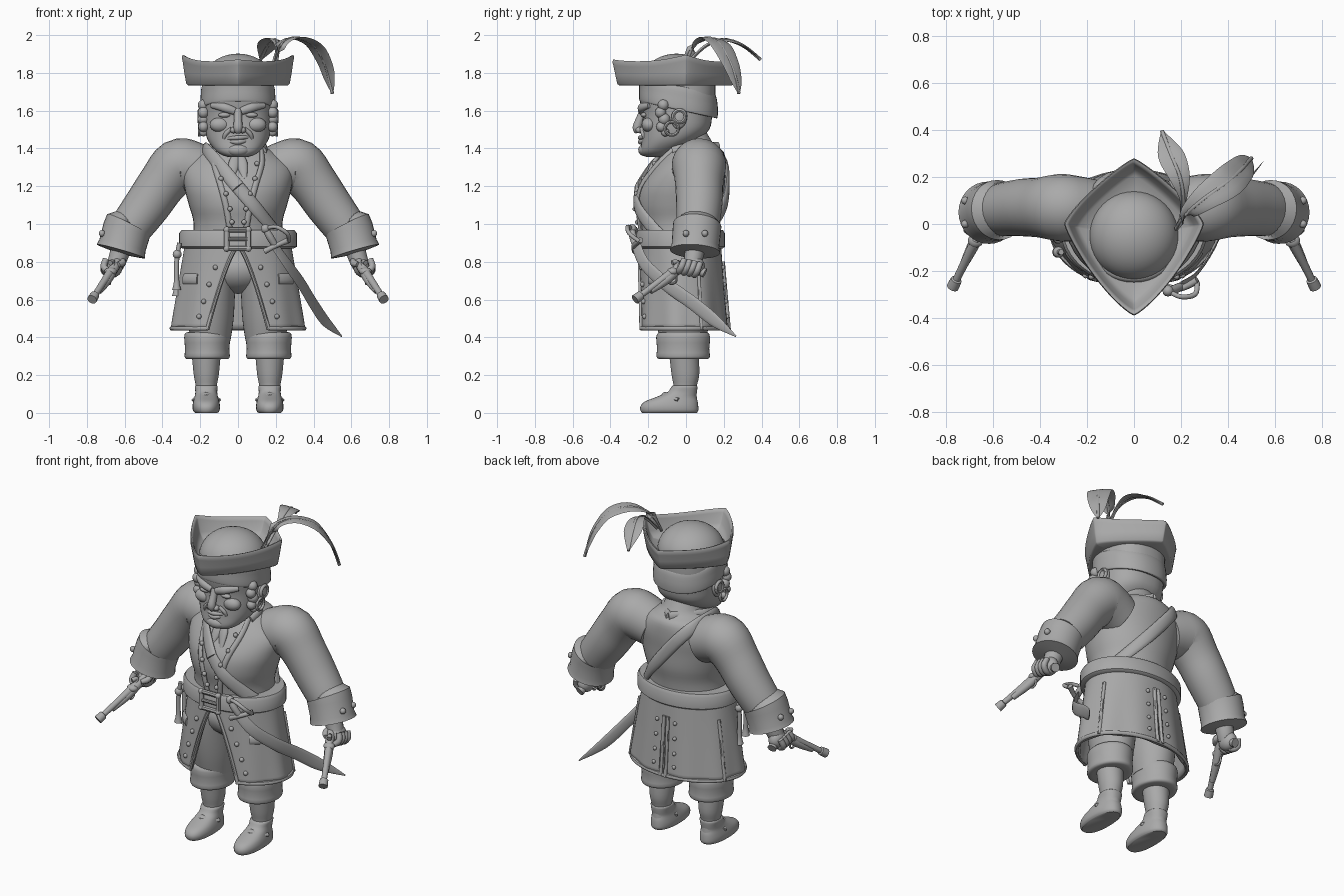
import bpy, bmesh, math
from mathutils import Vector, Matrix

grey = bpy.data.materials.new("plain grey")
grey.diffuse_color = (0.4, 0.4, 0.4, 1)
TAU = 2 * math.pi


def finish(name, bm, angle=45):
    bmesh.ops.recalc_face_normals(bm, faces=bm.faces)
    me = bpy.data.meshes.new(name)
    bm.to_mesh(me)
    bm.free()
    me.materials.append(grey)
    for p in me.polygons:
        p.use_smooth = True
    me.set_sharp_from_angle(angle=math.radians(angle))
    ob = bpy.data.objects.new(name, me)
    bpy.context.collection.objects.link(ob)
    return ob


def skin(name, rows, angle=45):
    """Bridge closed rings of points and cap both ends."""
    bm = bmesh.new()
    rings = [[bm.verts.new(p) for p in r] for r in rows]
    n = len(rings[0])
    for a, b in zip(rings, rings[1:]):
        for i in range(n):
            bm.faces.new((a[i], a[(i + 1) % n], b[(i + 1) % n], b[i]))
    bm.faces.new(rings[0])
    bm.faces.new(rings[-1])
    return finish(name, bm, angle)


def smooth_path(pts, k):
    """Catmull-Rom through tuples of any length."""
    if k < 2:
        return [tuple(p) for p in pts]
    out = []
    for i in range(len(pts) - 1):
        q = [pts[max(i - 1, 0)], pts[i], pts[i + 1], pts[min(i + 2, len(pts) - 1)]]
        for j in range(k):
            t = j / k
            out.append(tuple(0.5 * (2 * b + (c - a) * t + (2 * a - 5 * b + 4 * c - d) * t * t
                             + (3 * b - a - 3 * c + d) * t ** 3) for a, b, c, d in zip(*q)))
    return out + [tuple(pts[-1])]


def spow(v, p):
    return math.copysign(abs(v) ** (2 / p), v)


def loft(name, rings, cx=0, p=2.0, tilt=0, k=4, n=40):
    """Stacked level rings (z, cy, rx, ry); tilt leans them along y."""
    rows = []
    for z, cy, rx, ry in smooth_path(rings, k):
        row = []
        for i in range(n):
            a = TAU * i / n
            y = cy - ry * spow(math.cos(a), p)
            row.append((cx + rx * spow(math.sin(a), p), y, z + tilt * y))
        rows.append(row)
    return skin(name, rows)


def surf(rings, z, a, off=0):
    """Point on a lofted body at height z and angle a from the front."""
    z = min(max(z, min(r[0] for r in rings)), max(r[0] for r in rings))
    rs = sorted(rings)
    for lo, hi in zip(rs, rs[1:]):
        if z <= hi[0]:
            break
    t = (z - lo[0]) / (hi[0] - lo[0])
    cy, rx, ry = (lo[i] + (hi[i] - lo[i]) * t for i in (1, 2, 3))
    return Vector(((rx + off) * math.sin(a), cy - (ry + off) * math.cos(a), z))


def at_x(rings, z, x, off=0):
    return surf(rings, z, math.asin(max(-1, min(1, x / surf(rings, z, math.pi / 2).x))), off)


def tube(name, pts, flat=1.0, up=lambda p: Vector((0, 1, 0.01)), k=4, n=16):
    """Sweep along (x, y, z, radius); flat thins it along the up direction."""
    pts = smooth_path(pts, k)
    v = [Vector(p[:3]) for p in pts]
    rows = []
    for i, c in enumerate(v):
        t = (v[min(i + 1, len(v) - 1)] - v[max(i - 1, 0)]).normalized()
        s = t.cross(up(c)).normalized()
        u = s.cross(t)
        r = max(pts[i][3], 0.002)
        rows.append([c + r * (s * math.cos(TAU * j / n) + u * flat * math.sin(TAU * j / n)) for j in range(n)])
    return skin(name, rows)


def ball(name, c, r, rot=(0, 0, 0), seg=20):
    bm = bmesh.new()
    bmesh.ops.create_uvsphere(bm, u_segments=seg, v_segments=seg // 2, radius=1)
    ob = finish(name, bm)
    ob.location, ob.rotation_euler = c, rot
    ob.scale = (r, r, r) if isinstance(r, float) else r
    return ob


def ring(name, c, r, thick, axis="x", arc=TAU):
    pts = []
    for i in range(25):
        a = arc * i / 24
        u, w = r * math.cos(a), r * math.sin(a)
        pts.append((c[0], c[1] + u, c[2] + w, thick) if axis == "x" else (c[0] + u, c[1], c[2] + w, thick))
    e = Vector((1, 0, 0)) if axis == "x" else Vector((0, 1, 0))
    return tube(name, pts, up=lambda p: e, k=1, n=8)


def radial(p):
    return Vector((p.x, (p.y + 0.03) * 1.3, 0.05))


# Coat body
BODY = [(0.86, -.03, .25, .20), (1.0, -.03, .235, .21), (1.1, -.03, .26, .23), (1.2, -.02, .285, .225),
        (1.3, .015, .29, .195), (1.38, .04, .2, .16), (1.42, .03, .12, .12), (1.5, .0, .1, .1)]
loft("coat_body", BODY)

# Coat skirt, open at the front
SKIRT = [(0.9, -.03, .27, .205), (0.66, -.025, .31, .22), (0.44, -.02, .345, .235)]


def skirt_edge(z):
    w = 0.155 * max(0, (0.88 - z) / 0.44) ** 0.75 + 0.004
    return math.asin(w / surf(SKIRT, z, math.pi / 2).x)


bm = bmesh.new()
NA, levels = 72, [0.9 - 0.46 * i / 14 for i in range(15)]
grid = []
for z in levels:
    e, row = skirt_edge(z), []
    for i in range(NA + 1):
        a = e + (TAU - 2 * e) * i / NA
        row.append(bm.verts.new(surf(SKIRT, z, a, 0.006 * math.cos(9 * a) * (0.9 - z) / 0.46)))
    grid.append(row)
for a, b in zip(grid, grid[1:]):
    for i in range(NA):
        bm.faces.new((a[i], a[i + 1], b[i + 1], b[i]))
skirt = finish("coat_skirt", bm)
sol = skirt.modifiers.new("cloth", 'SOLIDIFY')
sol.thickness, sol.offset = 0.02, 0
e = skirt_edge(0.445)
tube("skirt_hem", [(*surf(SKIRT, .447, e + (TAU - 2 * e) * i / 60, .007), .012) for i in range(61)],
     up=radial, k=1, n=8)
for s in (-1, 1):
    tube("skirt_front_trim", [(*surf(SKIRT, z, s * skirt_edge(z), .008), .011) for z in levels[1:]], up=radial, k=1, n=8)
    tube("back_vent_trim", [(*surf(SKIRT, z, math.pi + s * .045, .012), .011) for z in levels[3:]], up=radial, k=1, n=8)
    tube("side_vent_trim", [(*surf(SKIRT, z, s * 2.0, .012), .01) for z in levels[3:]], up=radial, k=1, n=8)
    for z in (.77, .68, .59, .51):
        ball("skirt_button", surf(SKIRT, z, s * (skirt_edge(z) + .2), .014), .014, seg=10)
        ball("back_button", surf(SKIRT, z, math.pi + s * .2, .014), .012, seg=10)
    tube("pocket_flap", [(*surf(SKIRT, .71, s * (.75 + .1 * i), .012), .028) for i in range(5)], .35, radial, n=10)

    # Lapels, buttons and neckcloth
    lap = [(1.40, .12), (1.32, .125), (1.2, .09), (1.08, .06), (.95, .04)]
    tube("lapel", [(*at_x(BODY, z, s * x, .004), .016) for z, x in lap], .7, radial, n=10)
    for z, x in ((1.32, .095), (1.24, .085), (1.16, .06), (1.08, .04), (1.01, .03)):
        ball("coat_button", at_x(BODY, z, s * x, .016), .014, seg=10)
    tube("collar", [(*at_x(BODY, 1.39, s * .13, .01), .02), (s * .13, .03, 1.41, .025), (0, .17, 1.41, .025)], .6, radial)
    tube("neckcloth_tail", [(0, -.13, 1.37, .02), (s * .02, -.17, 1.32, .03), (s * .035, -.215, 1.24, .012)], .5)

    # Sleeves and cuffs
    tube("sleeve", [(s * .17, .06, 1.27, .13), (s * .25, .065, 1.30, .14), (s * .32, .07, 1.305, .143),
                    (s * .40, .07, 1.215, .128), (s * .48, .07, 1.10, .122), (s * .575, .06, .97, .11),
                    (s * .61, .05, .90, .09)], n=28)
    tube("cuff", [(s * .575, .06, .995, .095), (s * .578, .06, .995, .128), (s * .59, .057, .965, .128),
                  (s * .612, .05, .885, .126), (s * .62, .048, .855, .133), (s * .625, .047, .84, .125),
                  (s * .62, .048, .855, .09)], k=1, n=32)
    for y in (.0, .1):
        ball("cuff_button", (s * .72, y, .95), .018, seg=10)

    # Hands gripping the pistols
    tube("wrist", [(s * .61, .05, .9, .055), (s * .635, .04, .82, .05), (s * .65, .03, .78, .045)])
    ball("palm", (s * .655, .04, .775), (.045, .06, .055))
    for i in range(4):
        y, z = .075 - .028 * i, .745 + .006 * i
        tube("finger", [(s * .70, y, z + .05, .016), (s * .71, y - .015, z + .01, .018), (s * .68, y - .03, z - .015, .017),
                        (s * .645, y - .03, z, .014)], n=10)
    tube("thumb", [(s * .62, .03, .81, .018), (s * .61, -.01, .795, .019), (s * .635, -.045, .785, .014)], n=10)
    A, B = Vector((s * .64, .0, .80)), Vector((s * .773, -.27, .60))
    along = lambda t, r, dz=0: (*(A.lerp(B, t) + Vector((0, 0, dz))), r)
    tube("pistol_barrel", [along(0, .02), along(.3, .022), along(.5, .019), along(.87, .016), along(.88, .024),
                           along(.97, .026), along(1, .026), along(1, .014), along(.9, .012)], k=1)
    tube("pistol_stock", [(s * .66, .1, .74, .026), (s * .65, .05, .765, .022), along(0, .024, -.005),
                          along(.35, .025, -.018), along(.7, .016, -.016)])
    tube("pistol_hammer", [along(.2, .014, .01), along(.17, .012, .035), along(.27, .014, .048)], n=10)
    ball("pistol_lock", along(.26, 0)[:3], (.033, .03, .022))
    ring("trigger_guard", along(.28, 0, -.035)[:3], .026, .006)

    # Breeches, knee cuffs, stockings and shoes
    loft("breeches_leg", [(.38, -.015, .105, .12), (.5, -.02, .122, .145), (.65, -.03, .13, .16),
                          (.8, -.03, .14, .17), (.88, -.03, .12, .15)], cx=s * .145)
    loft("knee_cuff", [(.285, -.015, .08, .09), (.285, -.015, .11, .128), (.3, -.015, .12, .142), (.34, -.015, .117, .138),
                       (.4, -.015, .122, .143), (.425, -.015, .112, .13), (.43, -.015, .08, .1)], cx=s * .163, k=2)
    loft("stocking", [(.06, -.01, .055, .07), (.13, -.005, .054, .06), (.2, -.003, .066, .073), (.3, -.01, .076, .078)], cx=s * .168)
    loft("shoe", [(0, -.088, .06, .145), (.012, -.088, .07, .153), (.035, -.088, .073, .153), (.06, -.078, .069, .14),
                  (.085, -.05, .062, .105), (.11, -.02, .058, .078), (.14, -.008, .06, .068), (.145, -.008, .05, .055)],
         cx=s * .168, p=2.3, k=3)
    tube("shoe_strap", [(s * .168 - .066, -.04, .07, .015), (s * .168, -.115, .098, .018), (s * .168 + .066, -.04, .07, .015)],
         .6, lambda p: Vector((0, -.5, 1)), n=10)

    # Face halves, ears, curls and earrings
    tube("brow", [(s * .018, -.235, 1.597, .02), (s * .075, -.235, 1.617, .023), (s * .14, -.195, 1.628, .014)], .8)
    ball("eye", (s * .072, -.222, 1.577), (.032, .018, .014))
    ball("cheek", (s * .095, -.195, 1.525), (.055, .04, .04))
    ball("nostril", (s * .024, -.247, 1.497), (.018, .02, .017), seg=12)
    tube("smile_fold", [(s * .035, -.236, 1.505, .01), (s * .066, -.226, 1.475, .012), (s * .075, -.21, 1.44, .008)], n=10)
    ball("ear", (s * .19, -.035, 1.56), (.022, .04, .058), (-.2, 0, 0))
    ring("ear_rim", (s * .204, -.035, 1.57), .032, .01)
    ring("earring", (s * .205, -.075, 1.505), .035, .008)
    for y, z, r in ((-.12, 1.63, .03), (-.135, 1.59, .03), (-.115, 1.555, .032), (-.13, 1.515, .028), (-.11, 1.485, .022)):
        ball("hair_curl", (s * .183, y, z), r, seg=12)

# Hips between the legs
ball("breeches_seat", (0, -.03, .76), (.2, .165, .13))

# Head and central face
loft("head", [(1.355, -.16, .05, .05), (1.365, -.155, .085, .075), (1.39, -.14, .12, .1), (1.44, -.09, .158, .145), (1.5, -.055, .176, .178),
              (1.58, -.045, .183, .185), (1.66, -.045, .187, .2), (1.75, -.045, .185, .2)], p=2.4)
tube("nose", [(0, -.225, 1.605, .02), (0, -.242, 1.56, .021), (0, -.259, 1.51, .024), (0, -.25, 1.488, .018)])
ball("chin", (0, -.215, 1.392), (.06, .038, .034))
tube("upper_lip", [(-.065, -.218, 1.452, .006), (0, -.243, 1.457, .012), (.065, -.218, 1.46, .006)], up=lambda p: Vector((0, 0, 1)))
tube("lower_lip", [(-.05, -.22, 1.437, .006), (0, -.24, 1.434, .014), (.05, -.22, 1.442, .006)], up=lambda p: Vector((0, 0, 1)))

# Headscarf, lower at the back
loft("headscarf", [(1.6, -.04, .17, .18), (1.595, -.04, .194, .202), (1.61, -.04, .2, .208), (1.66, -.04, .198, .208),
                   (1.72, -.045, .19, .2), (1.74, -.045, .15, .16)], p=2.2, tilt=-.22)

# Three-cornered hat: upturned brim and domed crown
rows = []
for sc, z, lift in ((.5, 1.745, 0), (.88, 1.732, 0), (.92, 1.74, .1), (.955, 1.79, .4), (.985, 1.835, 1), (1, 1.852, 1),
                    (.985, 1.865, 1), (.95, 1.862, 1), (.92, 1.845, 1), (.86, 1.79, .4), (.78, 1.765, 0), (.5, 1.76, 0)):
    row = []
    for i in range(80):
        a = TAU * i / 80
        v = lift * (.036 * abs(math.sin(a)) ** 8 + .012 * max(0, math.cos(a)) ** 8 - .006)
        row.append((.298 * sc * spow(math.sin(a), 1.22), -.055 - .335 * sc * spow(math.cos(a), 1.22)
                    + .055 * abs(math.sin(a)) ** 3 * sc, z + v))
    rows.append(row)
skin("hat_brim", rows, 60)
ball("hat_crown", (0, -.05, 1.745), (.19, .19, .157), seg=40)


# Feathers with a quill
def feather(name, pts, side):
    tube(name, pts, .1, lambda p: side, k=6, n=12)
    tube(name + "_quill", [(*p[:3], .009) for p in pts], up=lambda p: side, n=8)


feather("long_feather", [(.18, -.02, 1.82, .012), (.22, .04, 1.94, .03), (.30, .11, 1.985, .055), (.40, .18, 1.95, .07),
                         (.46, .235, 1.85, .06), (.485, .265, 1.76, .04), (.50, .28, 1.69, .006)], Vector((.6, .5, .9)))
feather("short_feather", [(.2, .0, 1.84, .01), (.21, .1, 1.94, .015), (.195, .2, 1.975, .045),
                          (.155, .3, 1.945, .055), (.12, .395, 1.87, .006)], Vector((.1, .35, 1)))

# Shoulder strap wrapping diagonally round the body
path = []
for i in range(49):
    a, z = TAU * i / 48, 1.15
    for _ in range(60):
        z += .25 * (1.195 - 1.23 * surf(BODY, z, a).x - z)
    path.append((*surf(BODY, z, a, .012), .036))
tube("shoulder_strap", path, .4, radial, k=1, n=12)

# Waist belt with buckle
loft("belt", [(.872, -.03, .24, .18), (.87, -.03, .295, .225), (.88, -.03, .312, .236), (.95, -.03, .312, .236),
              (.967, -.03, .3, .226), (.968, -.03, .2, .17)], k=1, n=56)
corners = [(-.06, .87), (.055, .87), (.055, .97), (-.06, .97)]
for (x0, z0), (x1, z1) in zip(corners, corners[1:] + corners[:1]):
    tube("buckle_bar", [(x0, -.272, z0, .014), (x1, -.272, z1, .014)], k=1, n=8)
    ball("buckle_corner", (x0, -.272, z0), .018, seg=10)
tube("buckle_pin", [(-.05, -.278, .92, .01), (.05, -.278, .92, .01)], k=1, n=8)

# Hanging pouch cords at the hip
for y, low in ((-.12, .65), (-.06, .62)):
    tube("hip_cord", [(-.31, y, .9, .012), (-.325, y, .8, .013), (-.325, y, low + .05, .014), (-.325, y, low, .024)], n=10)
    ball("hip_cord_knot", (-.322, y, .84), .024, seg=12)

# Curved sword with hilt
tube("sword_blade", [(.19, -.265, .89, .03), (.26, -.22, .79, .033), (.335, -.11, .685, .036), (.395, .03, .585, .037),
                     (.46, .15, .49, .034), (.55, .265, .405, .004)], .2, lambda p: Vector((.85, -.55, 0)), n=12)
tube("sword_grip", [(.20, -.265, .88, .017), (.17, -.28, .93, .02), (.15, -.285, .965, .017)], n=12)
ball("sword_pommel", (.145, -.285, .975), .024, seg=12)
tube("sword_cross_guard", [(.14, -.27, .855, .016), (.2, -.275, .885, .013), (.27, -.24, .915, .016)], n=10)
tube("sword_knuckle_guard", [(.27, -.25, .91, .011), (.26, -.3, .95, .011), (.2, -.31, .985, .011), (.145, -.285, .975, .01)], n=10)
